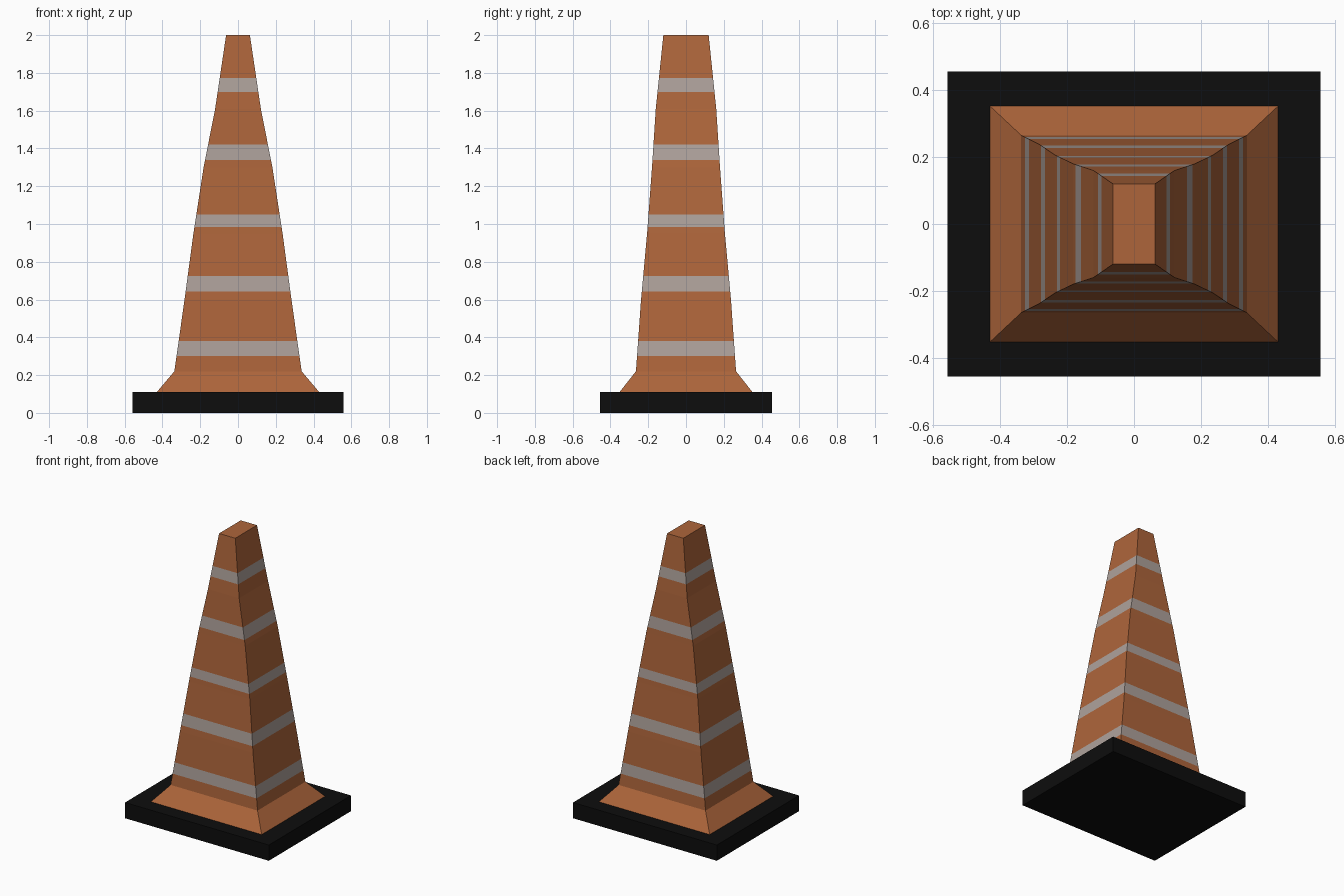
import bpy, bmesh

if "Cube" in bpy.data.objects:
    bpy.data.objects.remove(bpy.data.objects["Cube"])


def material(name, rgb):
    m = bpy.data.materials.new(name)
    m.diffuse_color = (*rgb, 1)
    m.use_nodes = True
    m.node_tree.nodes["Principled BSDF"].inputs["Base Color"].default_value = m.diffuse_color
    return m


orange = material("orange", (0.42, 0.13, 0.043))
grey = material("reflective grey", (0.42, 0.355, 0.325))
black = material("black rubber", (0.004, 0.004, 0.004))


def add_object(name, bm, mats):
    bmesh.ops.recalc_face_normals(bm, faces=bm.faces[:])
    mesh = bpy.data.meshes.new(name)
    bm.to_mesh(mesh)
    bm.free()
    for m in mats:
        mesh.materials.append(m)
    ob = bpy.data.objects.new(name, mesh)
    bpy.context.collection.objects.link(ob)
    return ob


# Rubber base slab
bm = bmesh.new()
bmesh.ops.create_cube(bm, size=1)
for v in bm.verts:
    v.co.x *= 1.115
    v.co.y *= 0.91
    v.co.z = (v.co.z + 0.5) * 0.11
add_object("base_slab", bm, [black])

# Cone profile: height, half width, half depth
profile = [(0.11, 0.43, 0.352), (0.22, 0.337, 0.265), (0.60, 0.283, 0.238),
           (0.95, 0.236, 0.206), (1.30, 0.182, 0.180), (1.61, 0.121, 0.160),
           (2.00, 0.063, 0.120)]
stripes = [(0.30, 0.38), (0.643, 0.725), (0.985, 1.05),
           (1.338, 1.42), (1.70, 1.773)]

# Tapered body with skirt, capped on top
bm = bmesh.new()
rings = [[bm.verts.new((sx * w, sy * d, z))
          for sx, sy in ((-1, -1), (1, -1), (1, 1), (-1, 1))]
         for z, w, d in profile]
for a, b in zip(rings, rings[1:]):
    for i in range(4):
        j = (i + 1) % 4
        bm.faces.new((a[i], a[j], b[j], b[i]))
bm.faces.new(rings[-1])
bm.faces.new(rings[0][::-1])

# Cut stripe edges into the faces, then colour by height
for z in [h for s in stripes for h in s]:
    bmesh.ops.bisect_plane(bm, geom=bm.verts[:] + bm.edges[:] + bm.faces[:],
                           plane_co=(0, 0, z), plane_no=(0, 0, 1))
for f in bm.faces:
    z = f.calc_center_median().z
    f.material_index = int(any(lo < z < hi for lo, hi in stripes))
add_object("striped_cone_body", bm, [orange, grey])
